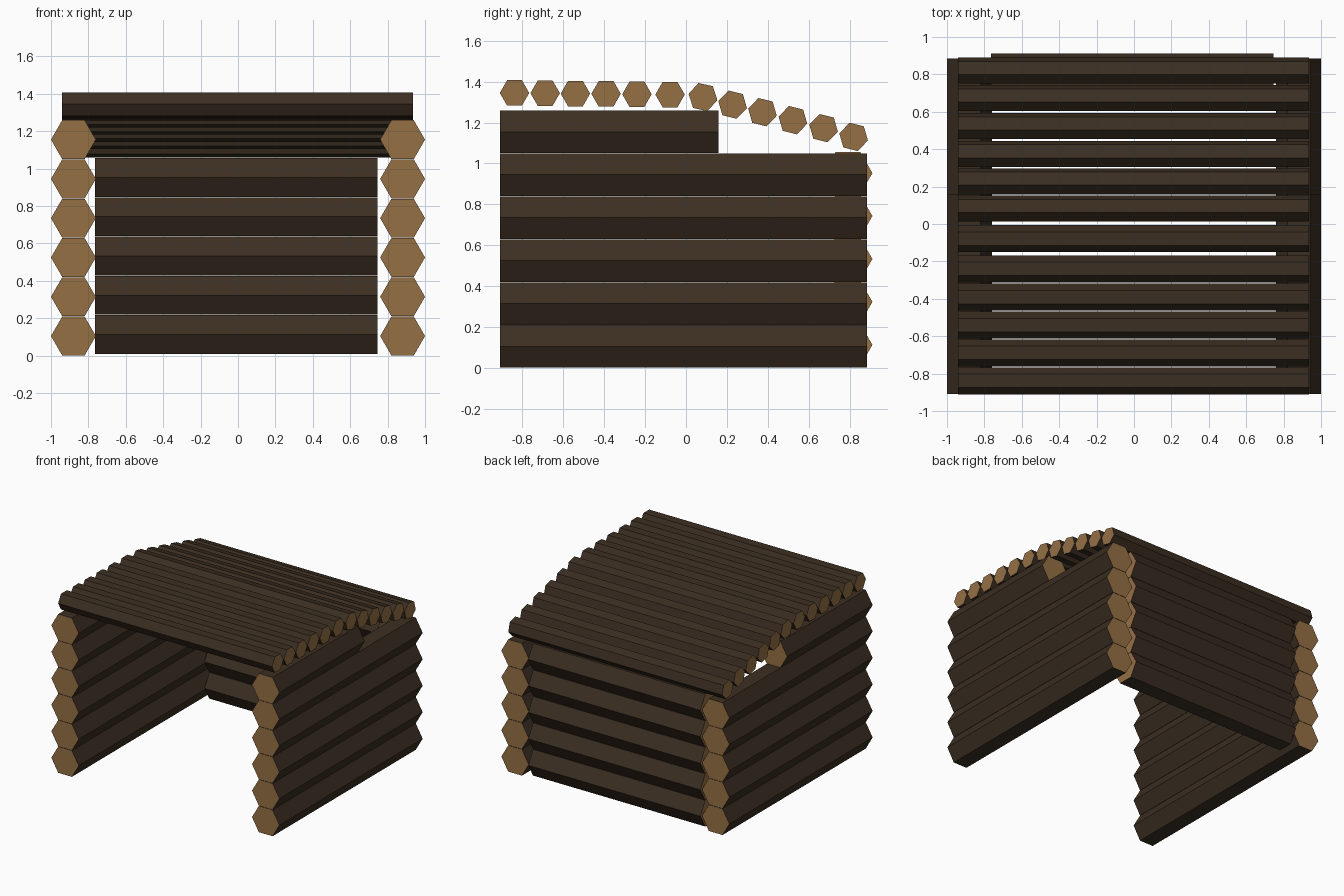
import bpy, bmesh, math

if "Cube" in bpy.data.objects:
    bpy.data.objects.remove(bpy.data.objects["Cube"])


def material(name, rgb):
    m = bpy.data.materials.new(name)
    m.diffuse_color = (*rgb, 1)
    m.use_nodes = True
    m.node_tree.nodes["Principled BSDF"].inputs["Base Color"].default_value = m.diffuse_color
    return m


BARK = material("bark", (0.045, 0.028, 0.016))
CUT_WOOD = material("cut_wood", (0.30, 0.162, 0.06))


def log(name, axis, start, end, centre, z, r, tilt=0):
    """Six-sided log along x or y, with bark sides and pale cut ends."""
    bm = bmesh.new()
    rings = []
    for along in (start, end):
        ring = []
        for i in range(6):
            a = math.radians(60 * i + tilt)
            across, up = centre + r * math.cos(a), z + r * math.sin(a)
            co = (along, across, up) if axis == "x" else (across, along, up)
            ring.append(bm.verts.new(co))
        rings.append(ring)
    a, b = rings
    for i in range(6):
        j = (i + 1) % 6
        bm.faces.new((a[i], a[j], b[j], b[i]))
    for ring in rings:
        bm.faces.new(ring).material_index = 1
    bmesh.ops.recalc_face_normals(bm, faces=bm.faces)
    mesh = bpy.data.meshes.new(name)
    bm.to_mesh(mesh)
    bm.free()
    mesh.materials.append(BARK)
    mesh.materials.append(CUT_WOOD)
    ob = bpy.data.objects.new(name, mesh)
    bpy.context.collection.objects.link(ob)


R = 0.12
PITCH = 0.21

# side walls: five full logs and a shorter top log
for side, x in (("left", -0.88), ("right", 0.88)):
    for i in range(6):
        back = 0.16 if i == 5 else 0.885
        log(f"{side}_wall_log_{i + 1}", "y", -0.91, back, x, 0.105 + PITCH * i, R)

# back wall, set between the side walls
for i in range(5):
    log(f"back_wall_log_{i + 1}", "x", -0.765, 0.745, 0.792, 0.113 + PITCH * i, R)

# roof: flat front half, sloping back half (y, z, tilt)
roof = [(-0.839, 1.345, 0), (-0.689, 1.344, 0), (-0.541, 1.342, 0),
        (-0.391, 1.341, 0), (-0.240, 1.339, 0), (-0.078, 1.337, 0),
        (0.083, 1.325, -12), (0.228, 1.288, -14), (0.374, 1.251, -14),
        (0.523, 1.212, -14), (0.673, 1.173, -14), (0.820, 1.130, -14)]
for i, (y, z, tilt) in enumerate(roof):
    log(f"roof_log_{i + 1}", "x", -0.94, 0.936, y, z, 0.072, tilt)
